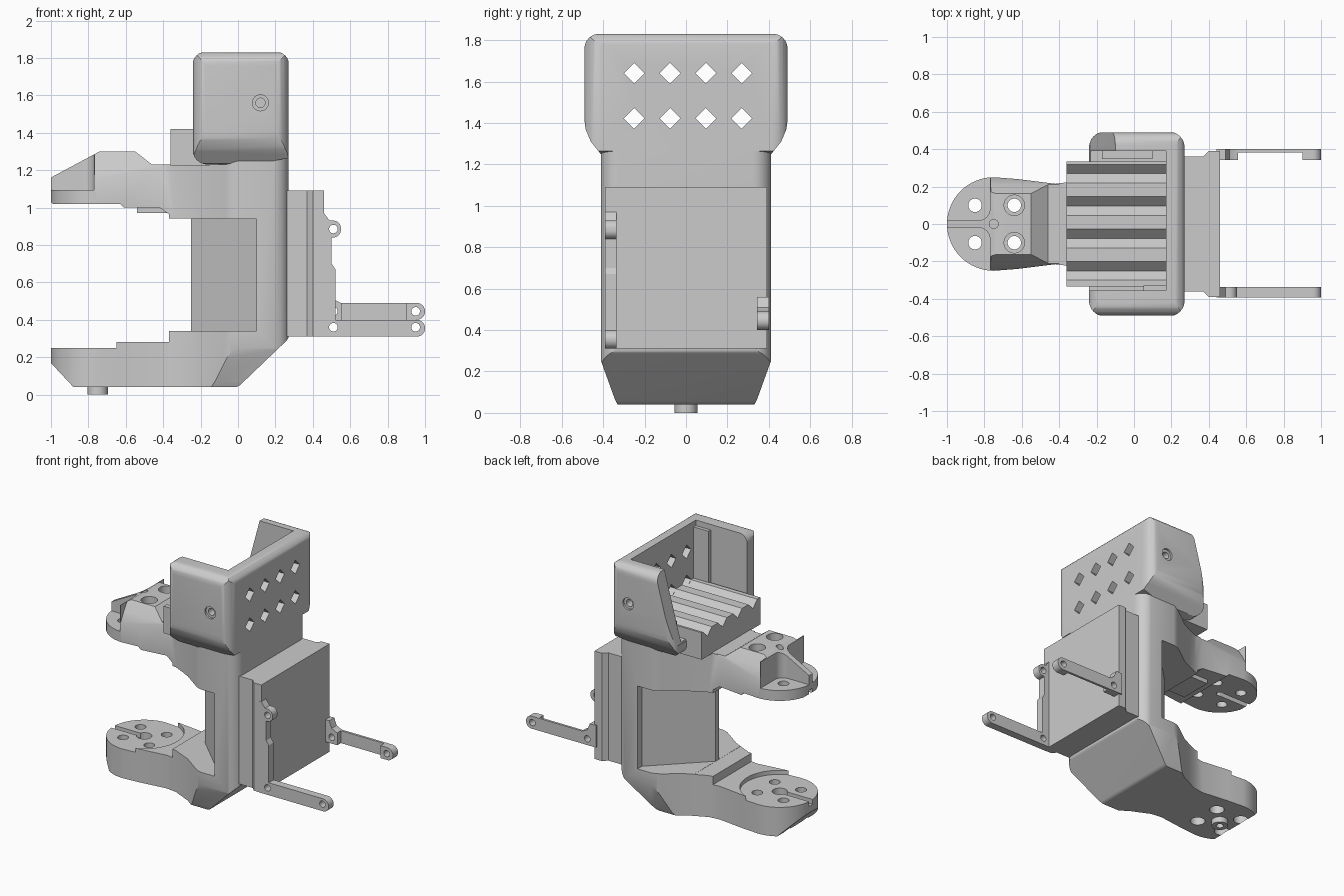
import bpy, bmesh, math
from mathutils import Vector

cube = bpy.data.objects.get("Cube")
if cube:
    bpy.data.objects.remove(cube, do_unlink=True)

GREY = (0.6, 0.6, 0.6, 1)
grey = bpy.data.materials.new("plain grey")
grey.use_nodes = True
grey.diffuse_color = GREY
grey.node_tree.nodes["Principled BSDF"].inputs["Base Color"].default_value = GREY


def rounded(points, steps=8):
    """Outline in which a third number on a point is its corner radius."""
    out = []
    n = len(points)
    for i, p in enumerate(points):
        c = Vector(p[:2])
        if len(p) == 2:
            out.append(c)
            continue
        a = (Vector(points[i - 1][:2]) - c).normalized()
        b = (Vector(points[(i + 1) % n][:2]) - c).normalized()
        half = a.angle(b) / 2
        centre = c + (a + b).normalized() * p[2] / math.sin(half)
        start = c + a * p[2] / math.tan(half) - centre
        end = c + b * p[2] / math.tan(half) - centre
        # Blend the two radii and push each point out to the arc
        out += [centre + start.lerp(end, k / steps).normalized() * p[2] for k in range(steps + 1)]
    return out


def mirrored(points):
    """Close an outline given for its +y half."""
    return points + [(p[0], -p[1], *p[2:]) for p in reversed(points) if abs(p[1]) > 1e-6]


def prism(name, points, axis, low, high):
    """Extrude an outline along an axis from low to high."""
    place = {"x": lambda p, t: (t, p[0], p[1]),
             "y": lambda p, t: (p[0], t, p[1]),
             "z": lambda p, t: (p[0], p[1], t)}[axis]
    bm = bmesh.new()
    face = bm.faces.new([bm.verts.new(place(p, low)) for p in rounded(points)])
    ext = bmesh.ops.extrude_face_region(bm, geom=[face])["geom"]
    shift = Vector(place((0, 0), high - low))
    bmesh.ops.translate(bm, vec=shift, verts=[v for v in ext if isinstance(v, bmesh.types.BMVert)])
    # Keep the starting cap if the extrusion removed it
    holes = [e for e in bm.edges if e.is_boundary]
    if holes:
        bmesh.ops.holes_fill(bm, edges=holes)
    bmesh.ops.recalc_face_normals(bm, faces=bm.faces)
    mesh = bpy.data.meshes.new(name)
    bm.to_mesh(mesh)
    bm.free()
    mesh.materials.append(grey)
    obj = bpy.data.objects.new(name, mesh)
    bpy.context.collection.objects.link(obj)
    return obj


def box(name, x, y, z):
    return prism(name, [(x[0], y[0]), (x[1], y[0]), (x[1], y[1]), (x[0], y[1])], "z", *z)


def rod(name, centre, radius, axis, low, high, sides=24):
    turn = 2 * math.pi / sides
    ring = [(centre[0] + radius * math.cos(i * turn), centre[1] + radius * math.sin(i * turn))
            for i in range(sides)]
    return prism(name, ring, axis, low, high)


def combine(obj, others, operation="DIFFERENCE"):
    """Apply a boolean with each helper, then remove the helper."""
    for other in others:
        mod = obj.modifiers.new("cut", "BOOLEAN")
        mod.operation = operation
        mod.solver = "EXACT"
        mod.object = other
        deps = bpy.context.evaluated_depsgraph_get()
        mesh = bpy.data.meshes.new_from_object(obj.evaluated_get(deps))
        obj.modifiers.clear()
        obj.data = mesh
        bpy.data.objects.remove(other, do_unlink=True)


# C-shaped frame: side outline, plan outline and end outline intersected
side = [(-1.02, .25), (-1.02, .19), (-.88, .04), (0, .04, .05), (.272, .3, .05), (.272, 1.27),
        (-.3, 1.27), (-.36, 1.23), (-.46, 1.23), (-.55, 1.3), (-.74, 1.3), (-1.02, 1.15),
        (-1.02, 1.045), (-.99, 1.02), (-.63, 1.02), (-.61, 1), (-.42, 1), (-.37, .965),
        (-.37, .942), (-.25, .942), (-.25, .34), (-.37, .34), (-.37, .28), (-.7, .28), (-.7, .25)]
frame = prism("c_frame", side, "y", -.6, .6)
HUB = -.75
hub_arc = [(HUB - .25 * math.cos(a * math.pi / 32), .25 * math.sin(a * math.pi / 32))
           for a in range(17)]
plan = hub_arc + [(-.62, .24), (-.42, .215), (-.34, .225), (-.2, .29), (-.03, .412, .15),
                  (.27, .412, .09)]
end = [(.33, 0), (.33, .04), (.345, .07), (.41, .25), (.41, 1.4)]
combine(frame, [prism("plan", mirrored(plan), "z", -.2, 1.6),
                prism("end", end + [(-y, z) for y, z in reversed(end)], "x", -2, 2)], "INTERSECT")

cuts = []
for s in (-1, 1):
    # Slanted sides of the column between the arms
    cuts.append(prism("slant", [(-.26, s * .01), (.1, s * .36), (.1, s * .6), (-.32, s * .6),
                                (-.32, s * .01)], "z", .341, .94))
    # Pockets either side of the fin on the upper hub
    cuts.append(prism("pocket", [(-1.2, s * .02), (-.77, s * .02, .06), (-.77, s * .4),
                                 (-1.2, s * .4)], "z", 1.095, 1.5))
    # Bevels along the upper arm
    cuts.append(prism("shoulder", [(s * .15, 1.32), (s * .21, 1.23), (s * .26, 1.14),
                                   (s * .4, 1.14), (s * .4, 1.32)], "x", -.765, -.4))
    # Screw holes through both hubs
    for dx in (-.1, .11):
        cuts.append(rod("screw_hole", (HUB + dx, s * .1), .036, "z", -.1, 1.6))
        cuts.append(rod("counterbore", (HUB + dx, s * .1), .05, "z", -.1, .15))
    cuts.append(rod("upper_counterbore", (HUB + .11, s * .1), .055, "z", 1.24, 1.6))
# Seat, cable slots and centre hole
cuts += [rod("seat", (HUB, 0), .262, "z", .25, .33, 48),
         rod("centre_hole", (HUB, 0), .024, "z", .2, 1.6),
         rod("centre_recess", (HUB, 0), .05, "z", .2, .3),
         box("lower_slot", (-1.1, HUB), (-.02, .02), (.215, .3)),
         box("upper_slot", (-1.1, HUB), (-.02, .02), (.9, 1.055))]
combine(frame, cuts)

# Pivot stub below the lower hub, and pad below the upper arm
stub = rod("pivot_stub", (HUB, 0), .055, "z", 0, .06)
combine(stub, [rod("stub_hole", (HUB, 0), .025, "z", -.1, .04)])
box("arm_pad", (-.54, -.37), (-.12, .12), (.97, 1.02))

# Open cradle on top, its three outlines kept just clear of each other
cradle_end = [(.3, 1.2), (.4, 1.235), (.42, 1.26), (.46, 1.31), (.485, 1.37), (.49, 1.41),
              (.49, 1.83, .07)]
cradle = prism("cradle", cradle_end + [(-p[0], *p[1:]) for p in reversed(cradle_end)],
               "x", -.4, .4)
combine(cradle, [
    prism("plan", [(-.24, -.492, .08), (.27, -.492, .08), (.27, .492, .08), (-.24, .492, .08)],
          "z", 1, 2),
    prism("side", [(-.243, 1.23, .08), (.08, 1.23), (.273, 1.265), (.273, 1.833, .07),
                   (-.243, 1.833, .07)], "y", -1, 1)], "INTERSECT")
cuts = [box("cavity", (-.5, .17), (-.355, .39), (1.34, 2)),
        prism("slope", [(-.1, 1.9), (-.1, 1.83), (-.235, 1.33), (-.5, 1.33), (-.5, 1.9)],
              "y", .33, .7)]
for s in (-1, 1):
    inner, outer = sorted((s * .42, s * .6))
    cuts.append(rod("side_hole", (.12, 1.56), .025, "y", inner, outer))
    inner, outer = sorted((s * .475, s * .6))
    cuts.append(rod("side_recess", (.12, 1.56), .043, "y", inner, outer))
GROOVES = [-.25 + .173 * i for i in range(4)]
cuts += [rod("diamond", (y, z), .05, "x", .1, .4, 4) for y in GROOVES for z in (1.422, 1.64)]
combine(cradle, cuts)
box("corner_post", (.05, .2), (-.4, -.33), (1.3, 1.79))
box("side_ledge", (-.17, .1), (.348, .42), (1.3, 1.46))

# Grooved floor of the cradle
floor_end = [(-.335, 1.225), (-.335, 1.42)]
for y in GROOVES:
    floor_end += [(y - .05, 1.42), (y, 1.37), (y + .05, 1.42)]
prism("grooved_floor", floor_end + [(.335, 1.42), (.335, 1.225)], "x", -.36, .18)

# Mounting block behind the column
prism("mount_block", mirrored([(.2, .36), (.37, .36), (.4, .39), (.46, .39)]), "z", .31, 1.09)

# Bracket with the lower bar and upper lug
front_bar = prism("front_bracket", [
    (.44, .31), (1, .31, .044), (1, .4, .044), (.52, .4), (.52, .67), (.5, .7), (.5, .84),
    (.55, .84, .04), (.55, .93, .04), (.49, .93), (.46, .97), (.44, .97)], "y", -.392, -.336)
combine(front_bar, [rod("pin_hole", c, .023, "y", -.5, -.2)
                    for c in ((.51, .36), (.95, .36), (.51, .885))])

# Bracket on the other side, thinned along the middle
back_bar = prism("back_bracket", [
    (.44, .4), (1, .4, .044), (1, .49, .044), (.55, .49), (.51, .51), (.49, .56), (.44, .56)],
    "y", .342, .4)
combine(back_bar, [box("thinning", (.555, .9), (.3, .383), (.3, .6))]
        + [rod("pin_hole", c, .023, "y", .2, .5) for c in ((.51, .445), (.95, .445))])

# Smooth shading with sharp edges kept
bpy.ops.object.select_all(action="DESELECT")
for obj in bpy.context.collection.objects:
    if obj.type == "MESH":
        obj.select_set(True)
        bpy.context.view_layer.objects.active = obj
bpy.ops.object.shade_smooth_by_angle(angle=math.radians(30))
